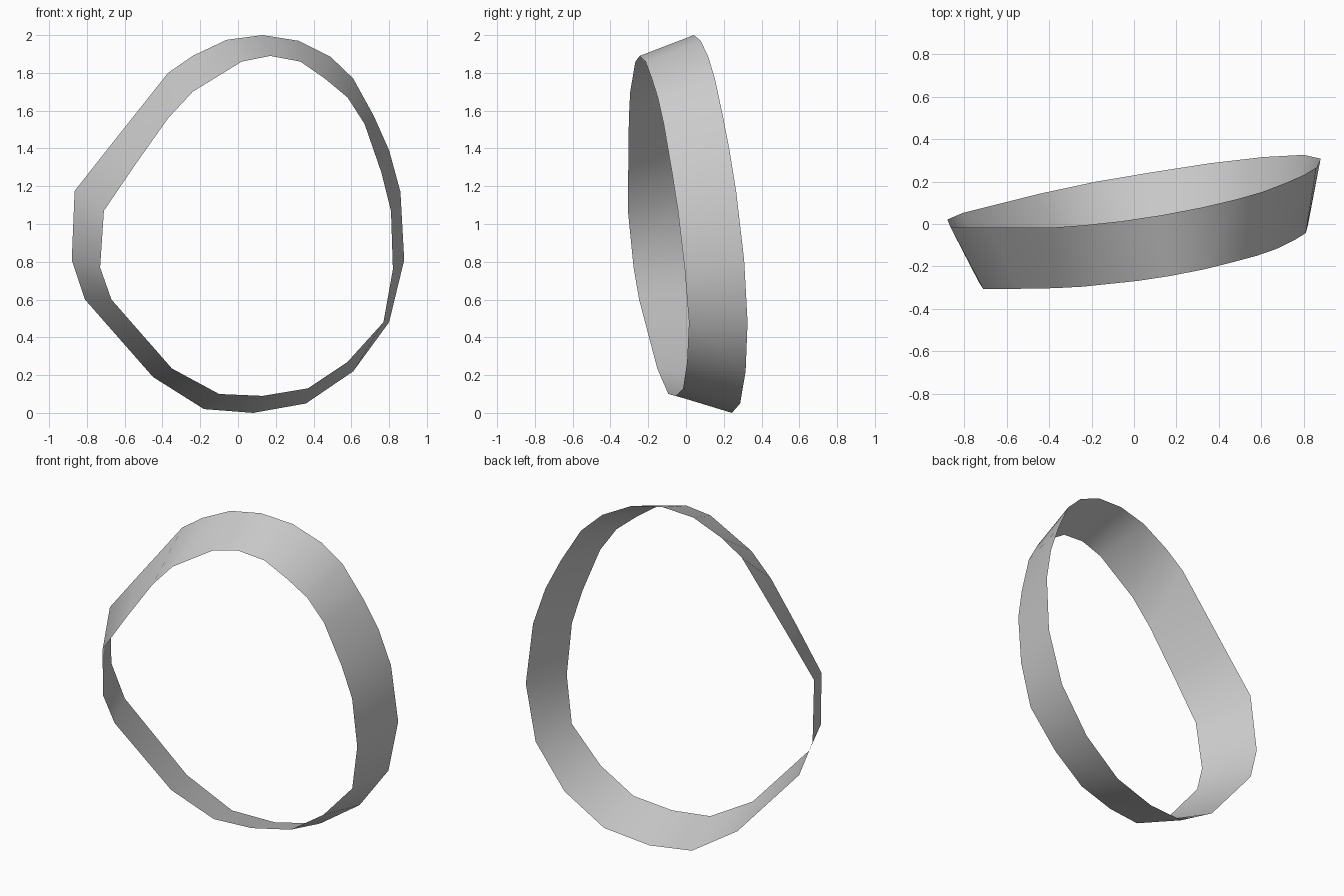
import bpy
import bmesh

default_cube = bpy.data.objects.get("Cube")
if default_cube:
    bpy.data.objects.remove(default_cube, do_unlink=True)


def make_material(name, grey):
    material = bpy.data.materials.new(name)
    material.use_nodes = True
    colour = (grey, grey, grey, 1)
    material.diffuse_color = colour
    material.node_tree.nodes["Principled BSDF"].inputs["Base Color"].default_value = colour
    return material


# Rim outlines as (x, z), clockwise from the crown of the band
back_outline = [
    (.13, 2), (.32, 1.97), (.49, 1.885), (.61, 1.77), (.72, 1.57), (.8, 1.39), (.86, 1.17),
    (.88, .81), (.8, .48), (.61, .22), (.36, .05), (.08, 0), (-.18, .02), (-.45, .19),
    (-.81, .6), (-.88, .81), (-.865, 1.175), (-.68, 1.41), (-.37, 1.8), (-.24, 1.89), (-.06, 1.975),
]
front_outline = [
    (.17, 1.89), (.33, 1.86), (.46, 1.77), (.58, 1.67), (.67, 1.53), (.76, 1.27), (.81, 1.07),
    (.82, .76), (.77, .48), (.58, .27), (.37, .13), (.13, .09), (-.1, .1), (-.35, .235),
    (-.67, .6), (-.73, .77), (-.71, 1.07), (-.54, 1.32), (-.37, 1.56), (-.24, 1.7), (.02, 1.86),
]


# Each rim lies on its own tilted, almost flat surface
def back_depth(x, z):
    return .125 + .163 * x - .105 * (z - 1) + .025 * x * x


def front_depth(x, z):
    return -.176 + .174 * x - .111 * (z - 1)


def add_rim(mesh_builder, outline, depth):
    return [mesh_builder.verts.new((x, depth(x, z), z)) for x, z in outline]


# Flared band: one strip of quads joining the narrow front rim to the wide back rim
builder = bmesh.new()
front_rim = add_rim(builder, front_outline, front_depth)
back_rim = add_rim(builder, back_outline, back_depth)
for i in range(len(front_rim)):
    previous = i - 1
    face = builder.faces.new((front_rim[previous], front_rim[i], back_rim[i], back_rim[previous]))
    face.smooth = True
builder.normal_update()

band_mesh = bpy.data.meshes.new("band")
builder.to_mesh(band_mesh)
builder.free()
band_mesh.materials.append(make_material("plain grey", .6))
band = bpy.data.objects.new("band", band_mesh)
bpy.context.collection.objects.link(band)
